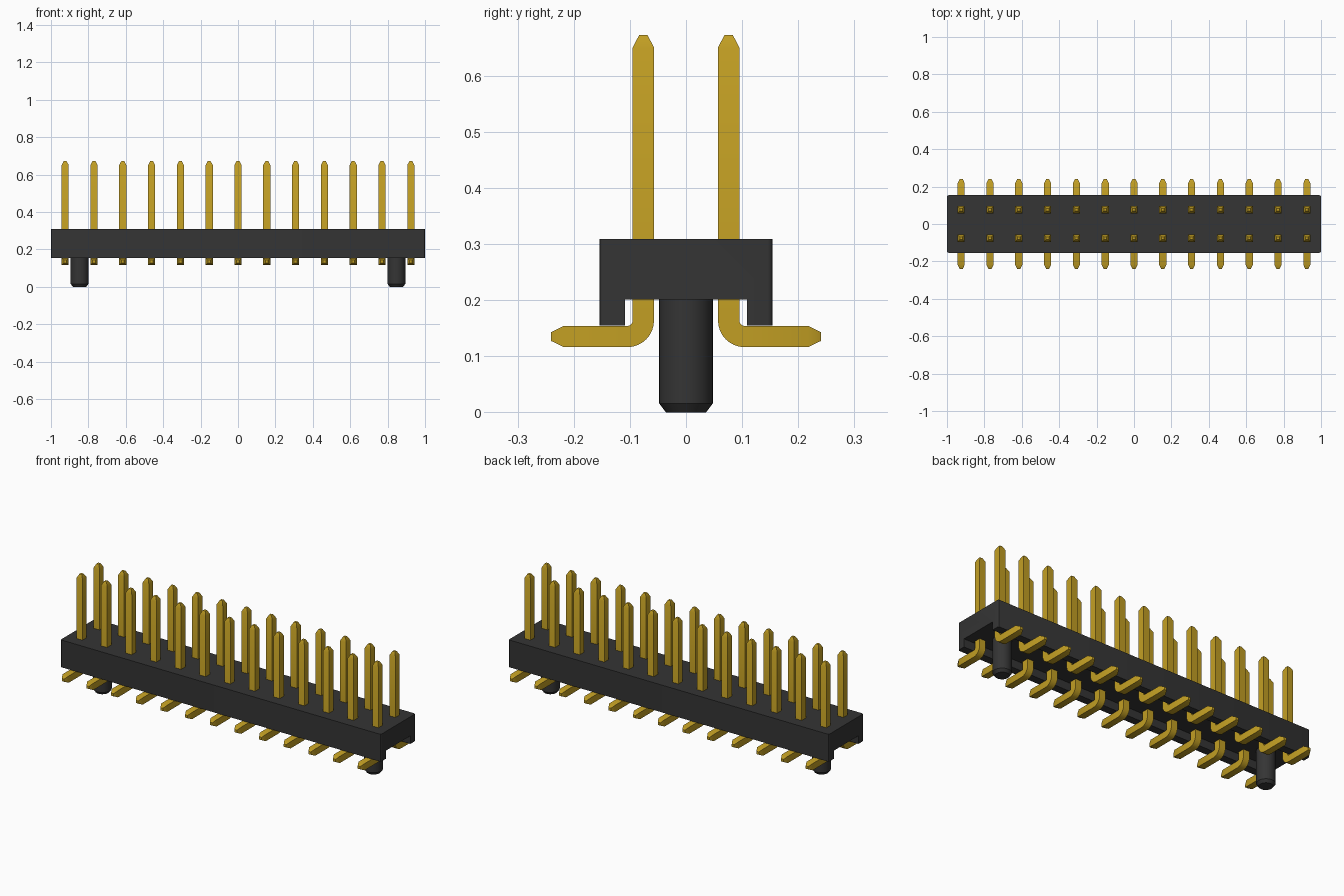
import bpy, bmesh, math

if "Cube" in bpy.data.objects:
    bpy.data.objects.remove(bpy.data.objects["Cube"], do_unlink=True)

PITCH, COUNT = 0.154, 13
HALF = 0.019            # half width of the square pin wire
ROW_Y = 0.076           # distance of each pin row from the centre


def material(name, rgb, rough):
    m = bpy.data.materials.new(name)
    m.use_nodes = True
    m.diffuse_color = (*rgb, 1)
    bsdf = m.node_tree.nodes["Principled BSDF"]
    bsdf.inputs["Base Color"].default_value = (*rgb, 1)
    bsdf.inputs["Roughness"].default_value = rough
    return m


black = material("black_plastic", (0.035, 0.035, 0.035), 0.6)
gold = material("gold_metal", (0.54, 0.345, 0.017), 0.5)


def finish(bm, name, mat):
    bmesh.ops.recalc_face_normals(bm, faces=bm.faces)
    mesh = bpy.data.meshes.new(name)
    bm.to_mesh(mesh)
    bm.free()
    mesh.materials.append(mat)
    return place(mesh, name)


def place(mesh, name, loc=(0, 0, 0), turn=0):
    ob = bpy.data.objects.new(name, mesh)
    bpy.context.collection.objects.link(ob)
    ob.location = loc
    ob.rotation_euler.z = turn
    return ob


def smooth(ob):
    bpy.ops.object.select_all(action='DESELECT')
    ob.select_set(True)
    bpy.context.view_layer.objects.active = ob
    bpy.ops.object.shade_smooth_by_angle(angle=math.radians(30))


def loft(bm, rings):
    """Skin a list of closed rings and cap both ends."""
    loops = [[bm.verts.new(p) for p in ring] for ring in rings]
    n = len(loops[0])
    for a, b in zip(loops, loops[1:]):
        for i in range(n):
            j = (i + 1) % n
            bm.faces.new((a[i], a[j], b[j], b[i]))
    bm.faces.new(loops[0])
    bm.faces.new(loops[-1])


# Housing: channel profile along x, with rounded outer corners
W, C = 0.154, 0.109
profile = [(-W, 0.155), (-W, 0.309), (W, 0.309), (W, 0.155),
           (C, 0.155), (C, 0.201), (-C, 0.201), (-C, 0.155)]
bm = bmesh.new()
loft(bm, [[(x, y, z) for y, z in profile] for x in (-1, 1)])
corners = [e for e in bm.edges
           if all(abs(abs(v.co.y) - W) < 1e-4 for v in e.verts)
           and abs(e.verts[0].co.z - e.verts[1].co.z) > 0.1]
bmesh.ops.bevel(bm, geom=corners, offset=0.008, segments=3, profile=0.5, affect='EDGES')
smooth(finish(bm, "housing", black))

# Locating pegs with chamfered lower ends
bm = bmesh.new()
loft(bm, [[(r * math.cos(i * math.tau / 32), r * math.sin(i * math.tau / 32), z)
           for i in range(32)]
          for r, z in ((0.036, 0), (0.048, 0.016), (0.048, 0.205))])
peg = finish(bm, "left_peg", black)
smooth(peg)
peg.location.x = 0.847
place(peg.data, "right_peg", (-0.847, 0, 0))

# Bent pin: square wire swept from foot tip, round the bend, to the top tip
BEND = 0.0285
cy, cz = ROW_Y + BEND, 0.135 + BEND
path = [(0.241, 0.135, 0, 0.4), (0.218, 0.135, 0, 1)]    # y, z, angle, scale
for i in range(9):
    a = math.pi / 2 * i / 8
    path.append((cy - BEND * math.sin(a), cz - BEND * math.cos(a), a, 1))
path += [(ROW_Y, 0.65, math.pi / 2, 1), (ROW_Y, 0.672, math.pi / 2, 0.4)]
bm = bmesh.new()
loft(bm, [[(sx * HALF * s,
            y + sn * HALF * s * math.sin(a),
            z + sn * HALF * s * math.cos(a))
           for sx, sn in ((-1, -1), (1, -1), (1, 1), (-1, 1))]
          for y, z, a, s in path])
first = finish(bm, "back_pin_1", gold)
smooth(first)

# Two rows of pins with feet pointing outward
for i in range(COUNT):
    x = (i - (COUNT - 1) / 2) * PITCH
    if i == 0:
        first.location.x = x
    else:
        place(first.data, f"back_pin_{i + 1}", (x, 0, 0))
    place(first.data, f"front_pin_{i + 1}", (x, 0, 0), math.pi)
